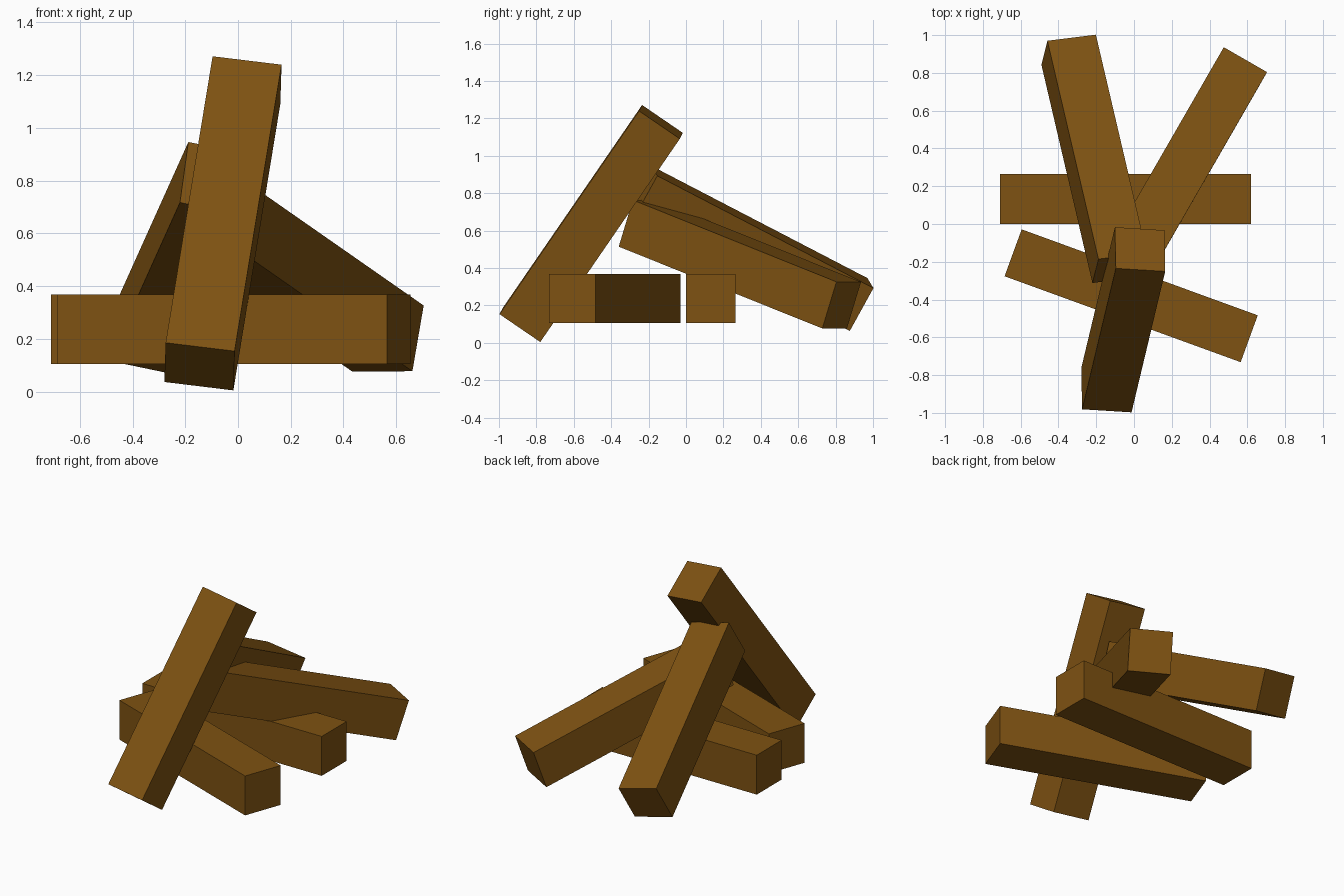
import bpy
from mathutils import Matrix, Vector

if "Cube" in bpy.data.objects:
    bpy.data.objects.remove(bpy.data.objects["Cube"])

LENGTH, THICK = 1.33, 0.264

wood = bpy.data.materials.new("wood")
wood.diffuse_color = (0.21, 0.085, 0.006, 1)
wood.use_nodes = True
wood.node_tree.nodes["Principled BSDF"].inputs["Base Color"].default_value = wood.diffuse_color


def log(name, centre, along, across):
    """Square log: 'along' is its long axis, 'across' points out of one side."""
    x = Vector(along).normalized()
    z = x.cross(Vector(across)).normalized()
    y = z.cross(x)
    turn = Matrix((x, y, z)).transposed()
    bpy.ops.mesh.primitive_cube_add(size=1)
    ob = bpy.context.object
    ob.name = name
    ob.data.materials.append(wood)
    ob.matrix_world = Matrix.LocRotScale(Vector(centre), turn.to_quaternion(),
                                         Vector((LENGTH, THICK, THICK)))


# Two logs lying flat
log("flat_log_back", (-0.045, 0.133, 0.237), (1, 0, 0), (0, 1, 0))
log("flat_log_front", (-0.015, -0.38, 0.237), (1.25, -0.455, 0), (0.455, 1.25, 0))

# Three logs leaning in towards the middle
log("leaning_log_front", (-0.057, -0.507, 0.638), (0.178, 0.745, 1.085), (0.26, -0.015, -0.03))
log("leaning_log_left", (-0.211, 0.345, 0.505), (0.27, -1.155, 0.60), (0.255, 0.03, -0.052))
log("leaning_log_right", (0.255, 0.288, 0.42), (-0.628, -1.09, 0.438), (0.23, -0.13, 0))
